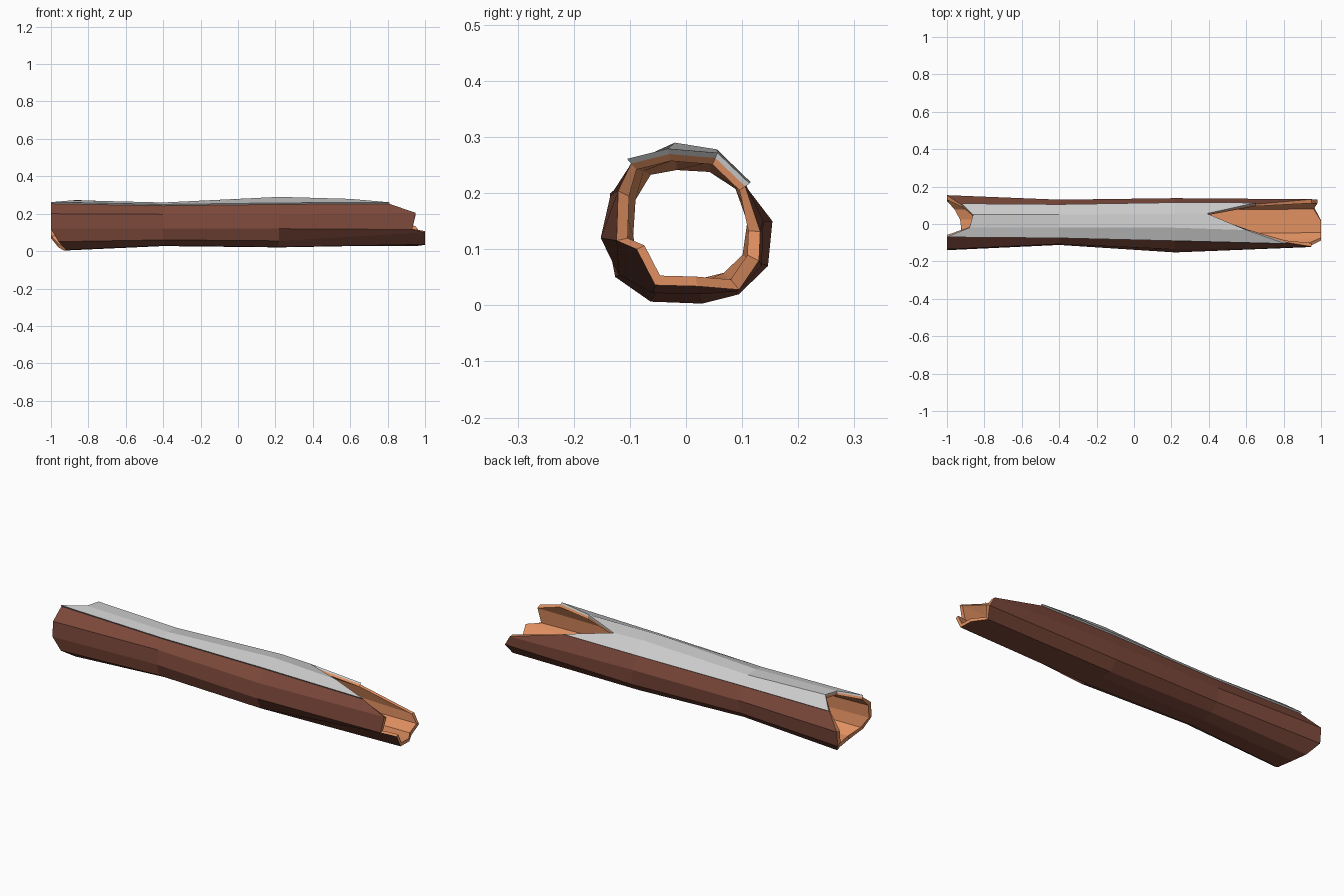
import bpy, bmesh

if "Cube" in bpy.data.objects:
    bpy.data.objects.remove(bpy.data.objects["Cube"])

# Cross-sections (y, z) of the log, starting at the upper front edge and going over the top
RINGS = [
    (-1.0, [(-.07, .262), (-.02, .275), (.05, .278), (.11, .225), (.154, .15), (.146, .07),
            (.095, .018), (.03, 0), (-.065, .003), (-.128, .05), (-.14, .12), (-.135, .2)]),
    (-0.4, [(-.075, .25), (-.02, .26), (.05, .256), (.105, .22), (.13, .15), (.12, .08),
            (.08, .042), (.02, .027), (-.05, .03), (-.1, .06), (-.112, .12), (-.107, .197)]),
    (0.22, [(-.09, .258), (-.02, .29), (.055, .278), (.115, .22), (.138, .15), (.135, .07),
            (.09, .025), (.03, .02), (-.06, .022), (-.12, .055), (-.152, .12), (-.135, .195)]),
    (1.0, [(-.11, .262), (-.045, .268), (.06, .25), (.112, .215), (.132, .13), (.13, .08),
           (.095, .028), (.02, .034), (-.055, .036), (-.088, .1), (-.121, .115), (-.12, .205)]),
]
# Ragged ends: where every lengthwise edge starts and stops
LEFT = [-1, -.88, -.86, -.92, -1, -1, -.96, -.93, -.92, -.96, -1, -1]
RIGHT = [.81, .6, .39, .65, .95, .98, .96, 1, 1, 1, .93, .95]
N = 12
CY, CZ = 0.0, 0.142


def section(k, x):
    """Outer position of edge k at length x."""
    for (xa, a), (xb, b) in zip(RINGS, RINGS[1:]):
        if x <= xb:
            t = (x - xa) / (xb - xa)
            return [a[k][i] + (b[k][i] - a[k][i]) * t for i in (0, 1)]


def point(k, s, scale):
    x = (LEFT[k], -.4, .22, RIGHT[k])[s]
    y, z = section(k, x)
    return (x, CY + (y - CY) * scale, CZ + (z - CZ) * scale)


def material(name, rgb):
    m = bpy.data.materials.new(name)
    m.diffuse_color = (*rgb, 1)
    m.use_nodes = True
    m.node_tree.nodes["Principled BSDF"].inputs["Base Color"].default_value = m.diffuse_color
    return m


def shell(name, ks, closed, outer, inner, mats=()):
    """Thick skin along the log; material 0 outside, 1 inside and on rims."""
    bm = bmesh.new()
    grid = {(l, k, s): bm.verts.new(point(k, s, f(k)))
            for l, f in enumerate((outer, inner)) for k in ks for s in range(4)}

    def quad(mat, *keys):
        bm.faces.new([grid[key] for key in keys]).material_index = mat

    pairs = list(zip(ks, ks[1:])) + ([(ks[-1], ks[0])] if closed else [])
    for a, b in pairs:
        for s in range(3):
            quad(0, (0, a, s), (0, a, s + 1), (0, b, s + 1), (0, b, s))
            quad(1, (1, a, s), (1, b, s), (1, b, s + 1), (1, a, s + 1))
        for s in (0, 3):
            quad(1, (0, a, s), (0, b, s), (1, b, s), (1, a, s))
    if not closed:
        for k in (ks[0], ks[-1]):
            for s in range(3):
                quad(0, (0, k, s), (1, k, s), (1, k, s + 1), (0, k, s + 1))
    bmesh.ops.recalc_face_normals(bm, faces=bm.faces)
    me = bpy.data.meshes.new(name)
    bm.to_mesh(me)
    bm.free()
    for m in mats:
        me.materials.append(m)
    ob = bpy.data.objects.new(name, me)
    bpy.context.collection.objects.link(ob)


bark = material("bark", (.2, .065, .042))
wood = material("wood", (.75, .28, .12))

# Hollow log, slightly sunk beneath the top layer
shell("hollow_log", list(range(N)), True,
      lambda k: .93 if k < 4 else 1, lambda k: .84, (bark, wood))

# Grey covering along the top
shell("top_covering", list(range(4)), False, lambda k: 1, lambda k: .93)
